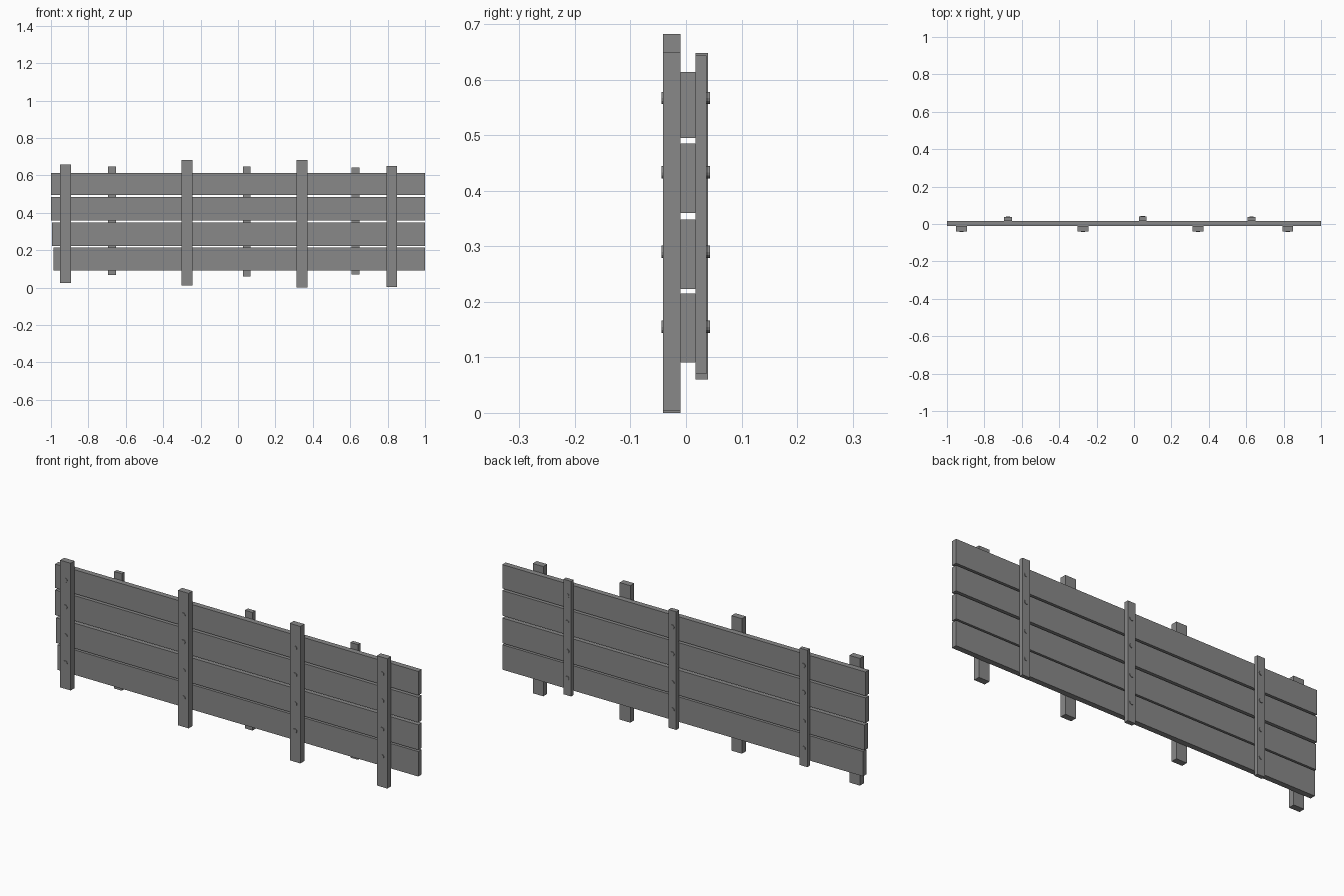
import bpy
import bmesh
from mathutils import Matrix, Vector

cube = bpy.data.objects.get("Cube")
if cube:
    bpy.data.objects.remove(cube, do_unlink=True)

# One weathered grey for the whole fence
grey = bpy.data.materials.new("weathered_grey")
grey.use_nodes = True
colour = (0.25, 0.25, 0.25, 1)
grey.diffuse_color = colour
grey.node_tree.nodes["Principled BSDF"].inputs["Base Color"].default_value = colour


def finish(name, bm):
    mesh = bpy.data.meshes.new(name)
    bm.to_mesh(mesh)
    bm.free()
    mesh.materials.append(grey)
    obj = bpy.data.objects.new(name, mesh)
    bpy.context.scene.collection.objects.link(obj)


def board(name, x, y, z):
    """Box spanning the given (low, high) ranges."""
    bm = bmesh.new()
    centre = Vector([(a + b) / 2 for a, b in (x, y, z)])
    size = Vector([b - a for a, b in (x, y, z)])
    place = Matrix.Translation(centre) @ Matrix.Diagonal(size).to_4x4()
    bmesh.ops.create_cube(bm, size=1, matrix=place)
    finish(name, bm)


def nails(name, x, y, heights):
    """Column of flat nail heads centred on the given surface."""
    bm = bmesh.new()
    for z in heights:
        place = Matrix.Translation((x, y, z)) @ Matrix.Rotation(1.5708, 4, "X")
        bmesh.ops.create_cone(bm, cap_ends=True, segments=12, radius1=0.011,
                              radius2=0.011, depth=0.006, matrix=place)
    finish(name, bm)


FRONT, PLANK_FRONT, PLANK_BACK = -0.041, -0.01, 0.017
nail_heights = (0.155, 0.29, 0.433, 0.567)

# Horizontal planks: left end, bottom, top
planks = [(-0.987, 0.091, 0.215), (-0.995, 0.223, 0.348),
          (-1.0, 0.36, 0.485), (-1.0, 0.495, 0.614)]
for i, (start, low, high) in enumerate(planks, 1):
    board(f"plank_{i}", (start, 1.0), (PLANK_FRONT, PLANK_BACK), (low, high))

# Front posts: centre, bottom, top
posts = [(-0.922, 0.025, 0.658), (-0.272, 0.01, 0.682),
         (0.343, 0.0, 0.682), (0.822, 0.003, 0.649)]
for i, (x, low, high) in enumerate(posts, 1):
    board(f"front_post_{i}", (x - 0.029, x + 0.029), (FRONT, PLANK_FRONT), (low, high))
    nails(f"front_nails_{i}", x, FRONT, nail_heights)

# Thin back battens: centre, bottom, top, rear face
battens = [(-0.673, 0.066, 0.648, 0.037), (0.047, 0.06, 0.648, 0.04),
           (0.628, 0.07, 0.643, 0.037)]
for i, (x, low, high, rear) in enumerate(battens, 1):
    board(f"back_batten_{i}", (x - 0.021, x + 0.021), (PLANK_BACK, rear), (low, high))
    nails(f"back_nails_{i}", x, rear, nail_heights)
